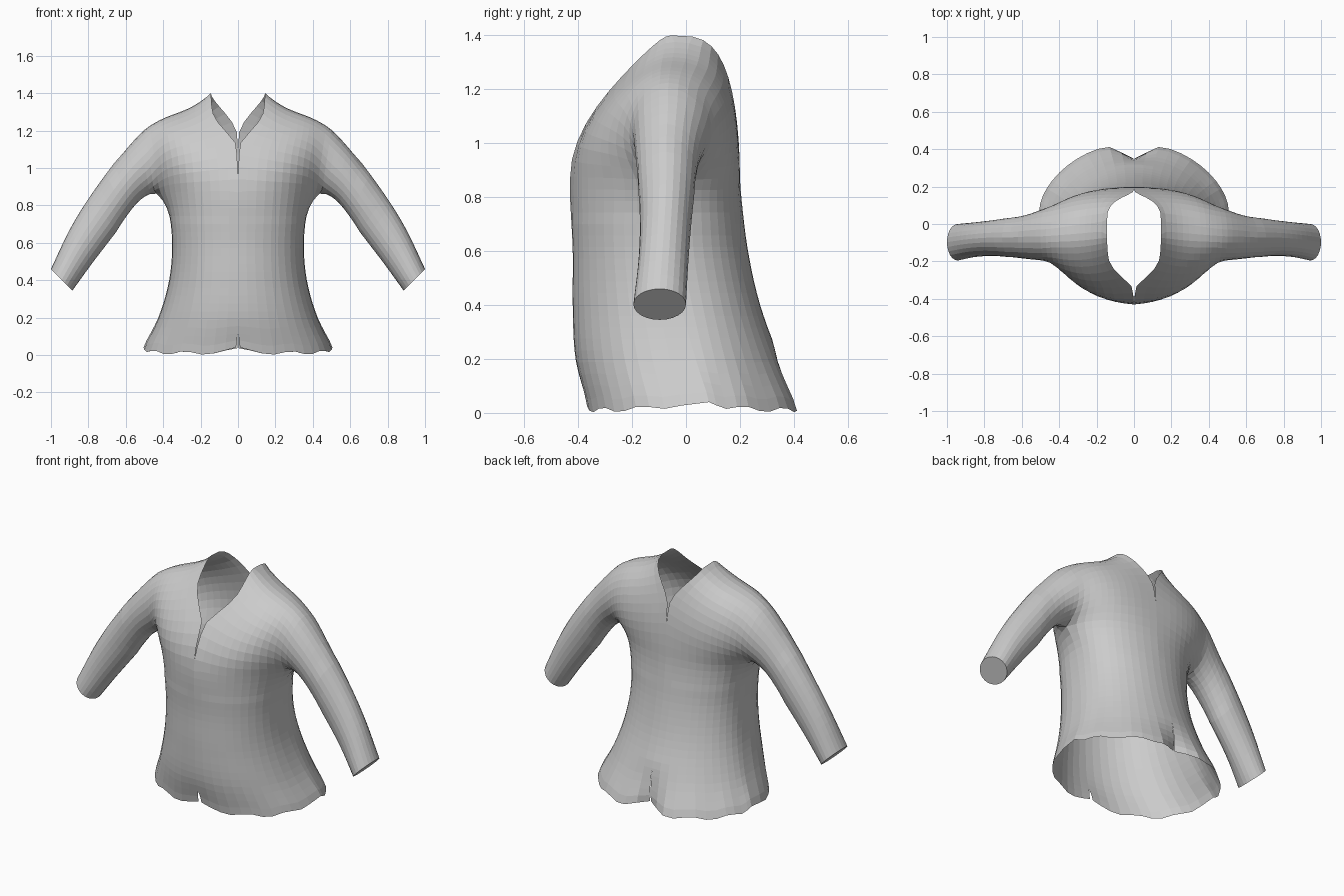
import bpy, bmesh
from math import sin, cos, acos, pi, exp, sqrt

if "Cube" in bpy.data.objects:
    bpy.data.objects.remove(bpy.data.objects["Cube"])

K, N, ROWS = 12, 12, 20         # columns per quarter, steps up the chest, rows in the body
CHEST = 0.87                    # height of the armpit line


def interp(table, t):
    """Smooth (Hermite) interpolation of rows (t, a, b, ...)."""
    t = min(max(t, table[0][0]), table[-1][0])
    i = 0
    while i < len(table) - 2 and t > table[i + 1][0]:
        i += 1
    last = len(table) - 1

    def slope(j, c):
        a, b = table[max(j - 1, 0)], table[min(j + 1, last)]
        return (b[c] - a[c]) / (b[0] - a[0])
    p, q = table[i], table[i + 1]
    d = q[0] - p[0]
    u = (t - p[0]) / d
    out = []
    for c in range(1, len(p)):
        out.append((2*u**3 - 3*u**2 + 1) * p[c] + (u**3 - 2*u**2 + u) * d * slope(i, c)
                   + (3*u**2 - 2*u**3) * q[c] + (u**3 - u**2) * d * slope(i + 1, c))
    return out


def linear(table, t):
    for (a, va), (b, vb) in zip(table, table[1:]):
        if t <= b:
            return va + (vb - va) * (t - a) / (b - a)
    return table[-1][1]


# body: z, half width, front y, back y, side seam y, front and back roundness
BODY = [(0.03, .505, -.37, .435, .085, .75, 1.25), (.2, .425, -.41, .35, .035, .76, 1.1),
        (.4, .368, -.42, .275, -.02, .78, .95), (.6, .352, -.42, .23, -.06, .8, .88),
        (.8, .372, -.43, .205, -.07, .85, .8), (CHEST, .385, -.43, .20, -.07, .88, .76)]
# shoulder line: fraction from neck to shoulder, x, z
SHOULDER = [(0, .145, 1.40), (.3, .25, 1.328), (.7, .40, 1.27), (1, .50, 1.215)]
# sleeve rings: step, under x z, top x z, front y, back y
SLEEVE = [(0, .45, .87, .50, 1.215, -.20, .09), (1, .54, .81, .62, 1.08, -.19, .05),
          (2, .65, .66, .79, .85, -.172, .025), (3, .78, .49, .90, .67, -.175, .01),
          (4, .885, .345, 1.0, .46, -.195, .0)]
# neck edge opening (height fraction, widening) on each side
NECK_FRONT = [(0, 0), (.17, 0), (.2, .012), (.48, .05), (.56, .24), (.64, .55),
              (.72, .78), (.81, .95), (1, 1)]
NECK_BACK = [(0, 0), (.45, 0), (.62, .05), (.7, .2), (.8, .48), (.9, .8), (.96, .96), (1, 1)]


def body_point(z, i, front):
    w, yf, yb, yc, qf, qb = interp(BODY, z)
    # only the side columns flare into the armpit
    w += .065 * max(0, (z - .72) / (CHEST - .72)) ** 2 * (i / K) ** 6
    a = pi / 2 * i / K
    c = cos(a) if i < K else 0
    y = yc + (yf - yc) * c ** qf if front else yc + (yb - yc) * c ** qb
    return w * sin(a), y


def body_vertex(row, j):
    front, i = j <= K, min(j, 2 * K - j)
    f = row / ROWS
    z = .02 + (CHEST - .02) * f
    x, y = body_point(z, i, front)
    low = max(0, 1 - f / .3) ** 1.5
    # split hem, parted and rounded at the centre
    near = exp(-(x / .05) ** 2) * low
    if front:
        x += .010 * near if f < .08 else 0
        z += .03 * near
    else:
        y -= .09 * low * exp(-(x / .085) ** 2)
        x += .004 * near
        z += .025 * near
    z += low * (.009 * sin(j * 1.7) - .009) + .02 * low * exp(-((j - K) / 3) ** 2)
    return x, y, z


def chest_slope(c, s, front):
    """Depth of the chest against cos(angle): hollow in front, full behind."""
    if front:
        return (1 - s) * (.6 * c ** 3 + .4 * c) + s * c
    return c ** (.6 * (1 - s) + s)


def half_section(i, front):
    """Chest base up to the shoulder line for one torso column."""
    s = i / K
    xb, yb = body_point(CHEST, i, front)
    yc = -.07
    xt, zt = interp(SHOULDER, s)
    base = abs(yb - yc)
    peak = sqrt(base ** 2 + ((.13 if front else .16) * sin(pi / 2 * s)) ** 2)
    lo, hi = 0, 1
    for _ in range(40):                     # find where the curve meets the base
        mid = (lo + hi) / 2
        if chest_slope(mid, s, front) < base / peak:
            lo = mid
        else:
            hi = mid
    start = -acos(min(1, hi))
    pts = []
    for n in range(N + 1):
        phi = start + (pi / 2 - start) * n / N
        u = (sin(phi) - sin(start)) / (1 - sin(start))
        h = peak * chest_slope(max(cos(phi), 0), s, front) if n < N else 0
        if n == 0:
            h = base
        g = linear(NECK_FRONT if front else NECK_BACK, u) * (1 - s) + u * s
        # shoulder ridge shifts slightly back near the neck
        y = yc + .015 * u ** 2 * (1 - s) + (-h if front else h)
        pts.append((xb + (xt - xb) * g, y, CHEST + (zt - CHEST) * u))
    return pts


def sleeve_section(t):
    xb, zb, xt, zt, yf, yb = interp(SLEEVE, t)
    yc = (yf + yb) / 2
    if t < 1:                               # ease into the shoulder centre
        yc = yc * t - .07 * (1 - t)
    pts = []
    for n in range(2 * N + 1):
        a = pi * n / N
        u = (1 - cos(a)) / 2
        depth = (yc - yf) if n <= N else (yb - yc)
        pts.append((xb + (xt - xb) * u, yc - depth * sin(a), zb + (zt - zb) * u))
    return pts


def add_grid(bm, lines, flip=False):
    vs = [[bm.verts.new(p) for p in line] for line in lines]
    for a, b in zip(vs, vs[1:]):
        for k in range(len(a) - 1):
            q = [a[k], a[k + 1], b[k + 1], b[k]]
            bm.faces.new(q[::-1] if flip else q)
    return vs


bm = bmesh.new()
# body from hem to armpits
add_grid(bm, [[body_vertex(r, j) for j in range(2 * K + 1)] for r in range(ROWS + 1)])
# chest, shoulders and sleeve in one sweep from the neck edge to the cuff
lines = [half_section(i, True) + half_section(i, False)[-2::-1] for i in range(K + 1)]
STEPS = 16
lines += [sleeve_section(4 * t / STEPS) for t in range(1, STEPS + 1)]
rings = add_grid(bm, lines, flip=True)
# closed cuff
bm.faces.new(rings[-1][:-1])
bmesh.ops.remove_doubles(bm, verts=bm.verts, dist=.0008)

# relax the chest and armhole so the sleeve flows into the body
for _ in range(4):
    soft = [v for v in bm.verts if not v.is_boundary and v.co.x < .66 and v.co.z > .7]
    bmesh.ops.smooth_vert(bm, verts=soft, factor=.5,
                          use_axis_x=True, use_axis_y=True, use_axis_z=True)

mesh = bpy.data.meshes.new("jacket")
bm.to_mesh(mesh)
bm.free()
jacket = bpy.data.objects.new("jacket", mesh)
bpy.context.collection.objects.link(jacket)
mirror = jacket.modifiers.new("mirror", 'MIRROR')
mirror.merge_threshold = .001
